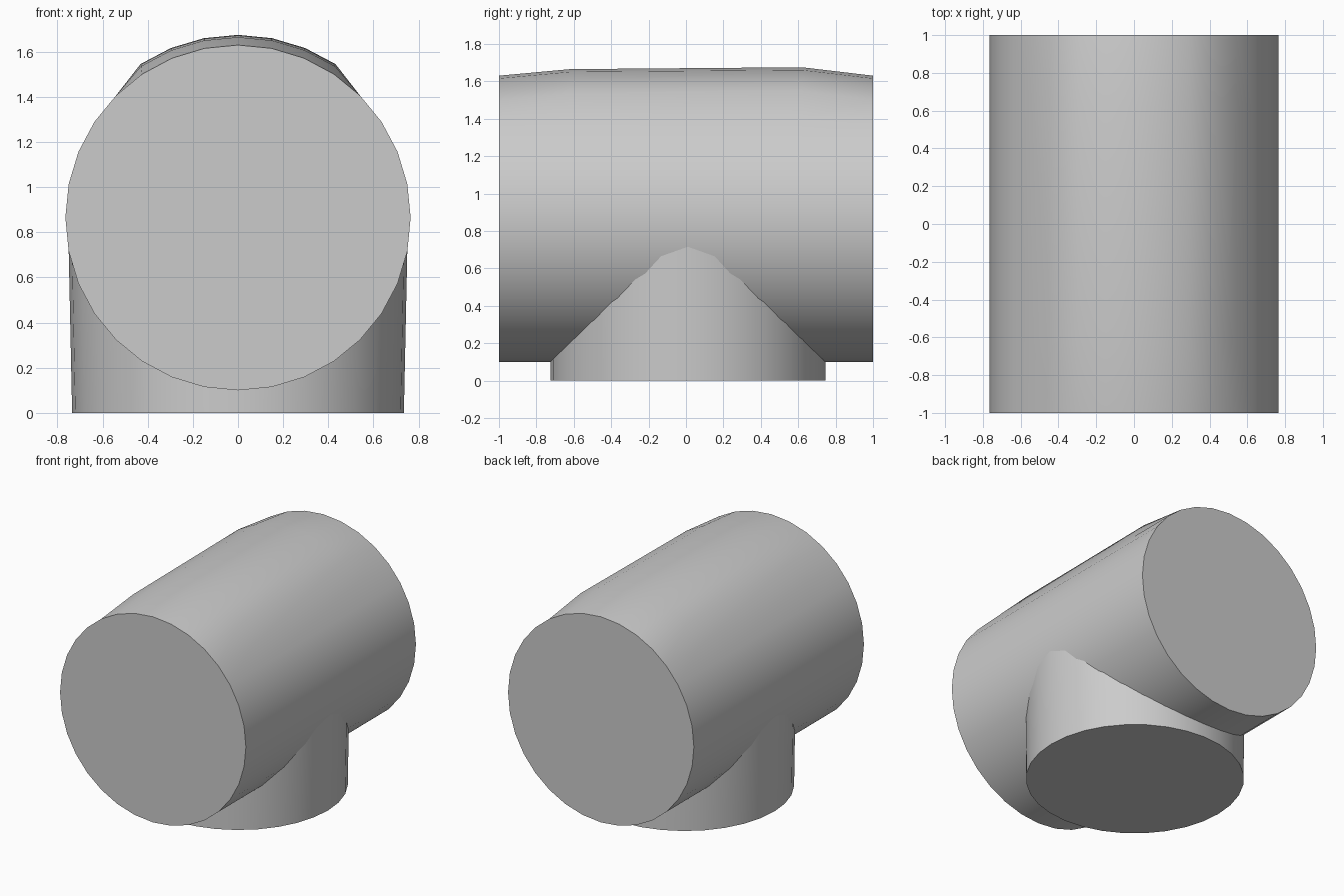
import bpy
import bmesh
from math import cos, sin, pi, radians

if "Cube" in bpy.data.objects:
    bpy.data.objects.remove(bpy.data.objects["Cube"], do_unlink=True)

SIDES = 32
grey = bpy.data.materials.new("light grey")
grey.use_nodes = True
colour = (0.6, 0.6, 0.6, 1)
grey.diffuse_color = colour
grey.node_tree.nodes["Principled BSDF"].inputs["Base Color"].default_value = colour


def loft(name, rings):
    """Skin a closed, capped tube through a list of point rings."""
    bm = bmesh.new()
    loops = [[bm.verts.new(p) for p in ring] for ring in rings]
    for a, b in zip(loops, loops[1:]):
        for i in range(SIDES):
            j = (i + 1) % SIDES
            bm.faces.new((a[i], a[j], b[j], b[i]))
    bm.faces.new(loops[0])
    bm.faces.new(loops[-1])
    bmesh.ops.recalc_face_normals(bm, faces=bm.faces)
    mesh = bpy.data.meshes.new(name)
    bm.to_mesh(mesh)
    bm.free()
    mesh.materials.append(grey)
    obj = bpy.data.objects.new(name, mesh)
    bpy.context.collection.objects.link(obj)
    bpy.ops.object.select_all(action="DESELECT")
    obj.select_set(True)
    bpy.context.view_layer.objects.active = obj
    bpy.ops.object.shade_smooth_by_angle(angle=radians(35))
    return obj


def pipe_ring(y, lift):
    """Round section whose crown, above 45 degrees, is raised by lift."""
    points = []
    for i in range(SIDES):
        a = 2 * pi * i / SIDES
        up = lift if sin(a) > 0.72 else 0
        points.append((0.765 * cos(a) * (1 + up / 3), y, 0.865 + 0.765 * sin(a) + up))
    return points


def stub_ring(z, radius):
    return [(radius * cos(2 * pi * i / SIDES), 0.01 + 0.735 * sin(2 * pi * i / SIDES), z)
            for i in range(SIDES)]


# Horizontal pipe with a slightly raised crown between the ends
loft("main_pipe", [pipe_ring(-1, 0), pipe_ring(-0.62, 0.035),
                   pipe_ring(0.62, 0.045), pipe_ring(1, 0)])

# Vertical branch that widens a little towards the pipe
loft("branch_pipe", [stub_ring(0, 0.735), stub_ring(0.8, 0.752)])
